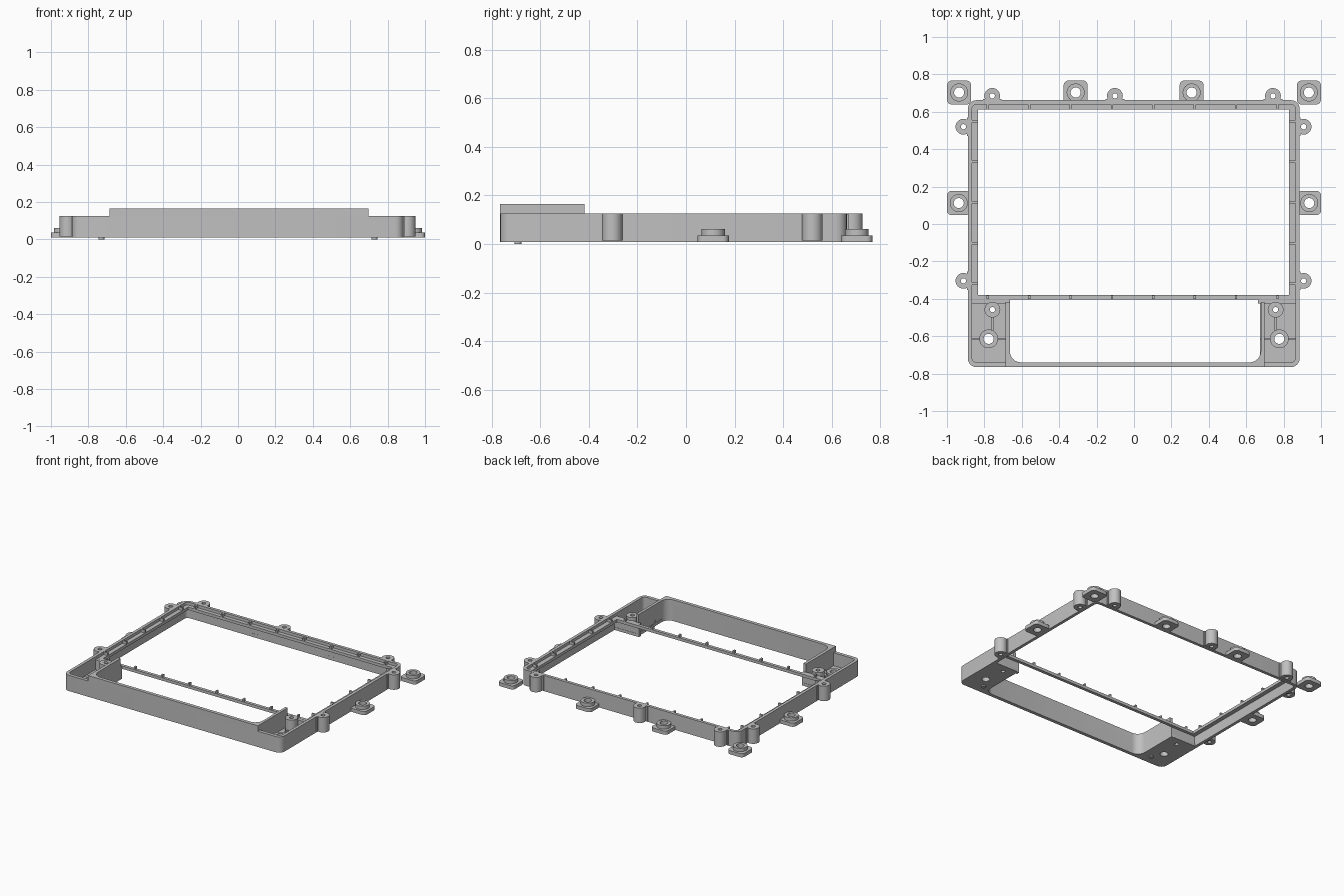
import bpy, bmesh
from math import cos, sin, pi

cube = bpy.data.objects.get("Cube")
if cube:
    bpy.data.objects.remove(cube)

grey = bpy.data.materials.new("plain_grey")
grey.use_nodes = True
COLOUR = (0.53, 0.53, 0.53, 1)
grey.diffuse_color = COLOUR
grey.node_tree.nodes["Principled BSDF"].inputs["Base Color"].default_value = COLOUR

BASE, TOP, HIGH = 0.009, 0.125, 0.165
LEDGE_LOW, LEDGE = 0.083, 0.104


def circle(x, y, r, n=32):
    return [(x + r * cos(2 * pi * i / n), y + r * sin(2 * pi * i / n)) for i in range(n)]


def rect(x0, y0, x1, y1, r=0.0, n=6):
    """Rectangle outline with optional rounded corners."""
    if r == 0:
        return [(x0, y0), (x1, y0), (x1, y1), (x0, y1)]
    pts = []
    centres = [(x1 - r, y1 - r), (x0 + r, y1 - r), (x0 + r, y0 + r), (x1 - r, y0 + r)]
    for q, (cx, cy) in enumerate(centres):
        for i in range(n + 1):
            a = (q + i / n) * pi / 2
            pts.append((cx + r * cos(a), cy + r * sin(a)))
    return pts


def prism(name, loops, z0, z1):
    """Extrude an outline, with any further loops as holes."""
    curve = bpy.data.curves.new(name, 'CURVE')
    curve.dimensions = '2D'
    curve.fill_mode = 'BOTH'
    curve.extrude = (z1 - z0) / 2
    for loop in loops:
        s = curve.splines.new('POLY')
        s.points.add(len(loop) - 1)
        for p, (x, y) in zip(s.points, loop):
            p.co = (x, y, 0, 1)
        s.use_cyclic_u = True
    temp = bpy.data.objects.new(name + "_outline", curve)
    bpy.context.scene.collection.objects.link(temp)
    deps = bpy.context.evaluated_depsgraph_get()
    mesh = bpy.data.meshes.new_from_object(temp.evaluated_get(deps))
    bpy.data.objects.remove(temp)
    bm = bmesh.new()
    bm.from_mesh(mesh)
    bmesh.ops.remove_doubles(bm, verts=bm.verts, dist=1e-5)
    bmesh.ops.recalc_face_normals(bm, faces=bm.faces)
    bmesh.ops.translate(bm, verts=bm.verts, vec=(0, 0, (z0 + z1) / 2))
    bm.to_mesh(mesh)
    bm.free()
    mesh.materials.clear()
    mesh.materials.append(grey)
    obj = bpy.data.objects.new(name, mesh)
    bpy.context.scene.collection.objects.link(obj)
    bpy.ops.object.select_all(action='DESELECT')
    obj.select_set(True)
    bpy.context.view_layer.objects.active = obj
    bpy.ops.object.shade_smooth_by_angle(angle=pi / 6)


def box(name, x0, y0, x1, y1, z0, z1):
    prism(name, [rect(min(x0, x1), y0, max(x0, x1), y1)], z0, z1)


# Thin outer wall
L, R, F, B = -0.888, 0.885, -0.765, 0.662
prism("outer_wall", [rect(L, F, R, B, 0.045),
                     rect(L + 0.022, F + 0.025, R - 0.022, B - 0.022, 0.025)], BASE, TOP)

# Raised ledge around the main opening, with its front bar
OL, OR, OF, OB = -0.835, 0.829, -0.38, 0.612
prism("inner_ledge", [rect(L + 0.01, OF - 0.023, R - 0.01, B - 0.01, 0.02),
                      rect(OL, OF, OR, OB)], LEDGE_LOW, LEDGE)

# Small ribs standing on the ledge
RIB = 0.006
for i in range(8):
    x = -0.782 + 0.2213 * i
    box("back_rib", x - RIB, OB, x + RIB, OB + 0.03, LEDGE - 0.005, TOP - 0.001)
    box("front_rib", x - RIB, OF - 0.022, x + RIB, OF - 0.002, LEDGE - 0.005, TOP - 0.001)
for i in range(5):
    y = 0.55 - 0.2175 * i
    for x0, x1 in ((OL - 0.032, OL), (OR, OR + 0.035)):
        box("side_rib", x0, y - RIB, x1, y + RIB, LEDGE - 0.005, TOP - 0.001)

# Raised U-shaped wall around the front opening
UL, UR, UB = -0.686, 0.698, -0.418
inner = rect(UL + 0.022, F + 0.025, UR - 0.02, UB + 0.2, 0.06)
front_arcs = inner[14:]                      # two front corners only
u_shape = [(UL, UB), (UL, F), (UR, F), (UR, UB), (UR - 0.02, UB)]
u_shape += front_arcs[::-1] + [(UL + 0.022, UB)]
prism("raised_front_wall", [u_shape], BASE, HIGH)

# Corner pods, mirrored about the centre line
for side in (1, -1):
    post, mount = (-0.757 * side, -0.458), (-0.777 * side, -0.614)
    out, inn = -0.876 * side, -0.675 * side
    x0, x1 = min(out, inn), max(out, inn)
    post_hole, mount_hole = circle(*post, 0.014), circle(*mount, 0.027)
    prism("pod_floor", [rect(x0, F + 0.012, x1, OF - 0.02, 0.012),
                        post_hole, mount_hole], BASE, 0.03)
    box("pod_back_wall", out, -0.425, -0.664 * side, OF - 0.022, BASE, LEDGE - 0.001)
    prism("pod_screw_post", [circle(*post, 0.042), post_hole], BASE, TOP)
    prism("pod_mount_ring", [circle(*mount, 0.05), mount_hole], BASE, 0.06)
    box("pod_long_rib", post[0] - 0.005, -0.57, post[0] + 0.005, -0.49, 0.025, 0.05)
    box("pod_outer_rib", out, mount[1] - 0.005, -0.822 * side, mount[1] + 0.005, 0.025, 0.05)
    box("pod_inner_rib", -0.732 * side, mount[1] - 0.005, inn, mount[1] + 0.005, 0.025, 0.05)
    prism("locating_peg", [circle(-0.73 * side, -0.692, 0.015, 20)], 0, BASE + 0.002)

# Screw columns outside the wall
for x, y in ((-0.912, 0.52), (-0.912, -0.304), (0.907, 0.52), (0.907, -0.304),
             (-0.758, 0.685), (-0.102, 0.685), (0.743, 0.685)):
    prism("screw_column", [circle(x, y, 0.042), circle(x, y, 0.014)], BASE + 0.006, TOP)
    if y > B:
        box("column_web", x - 0.05, B - 0.01, x + 0.05, B + 0.006, BASE + 0.006, TOP - 0.001)
    else:
        wall = L if x < 0 else R
        box("column_web", wall - 0.006, y - 0.05, wall + 0.006, y + 0.05,
            BASE + 0.006, TOP - 0.001)

# Flanged mounting lugs
for x, y in ((-0.935, 0.703), (-0.312, 0.703), (0.308, 0.703), (0.935, 0.703),
             (-0.937, 0.112), (0.937, 0.112)):
    hole = circle(x, y, 0.027)
    prism("lug_plate", [rect(x - 0.064, y - 0.064, x + 0.064, y + 0.064, 0.025), hole],
          BASE, 0.036)
    prism("lug_ring", [circle(x, y, 0.048), hole], 0.03, 0.061)
